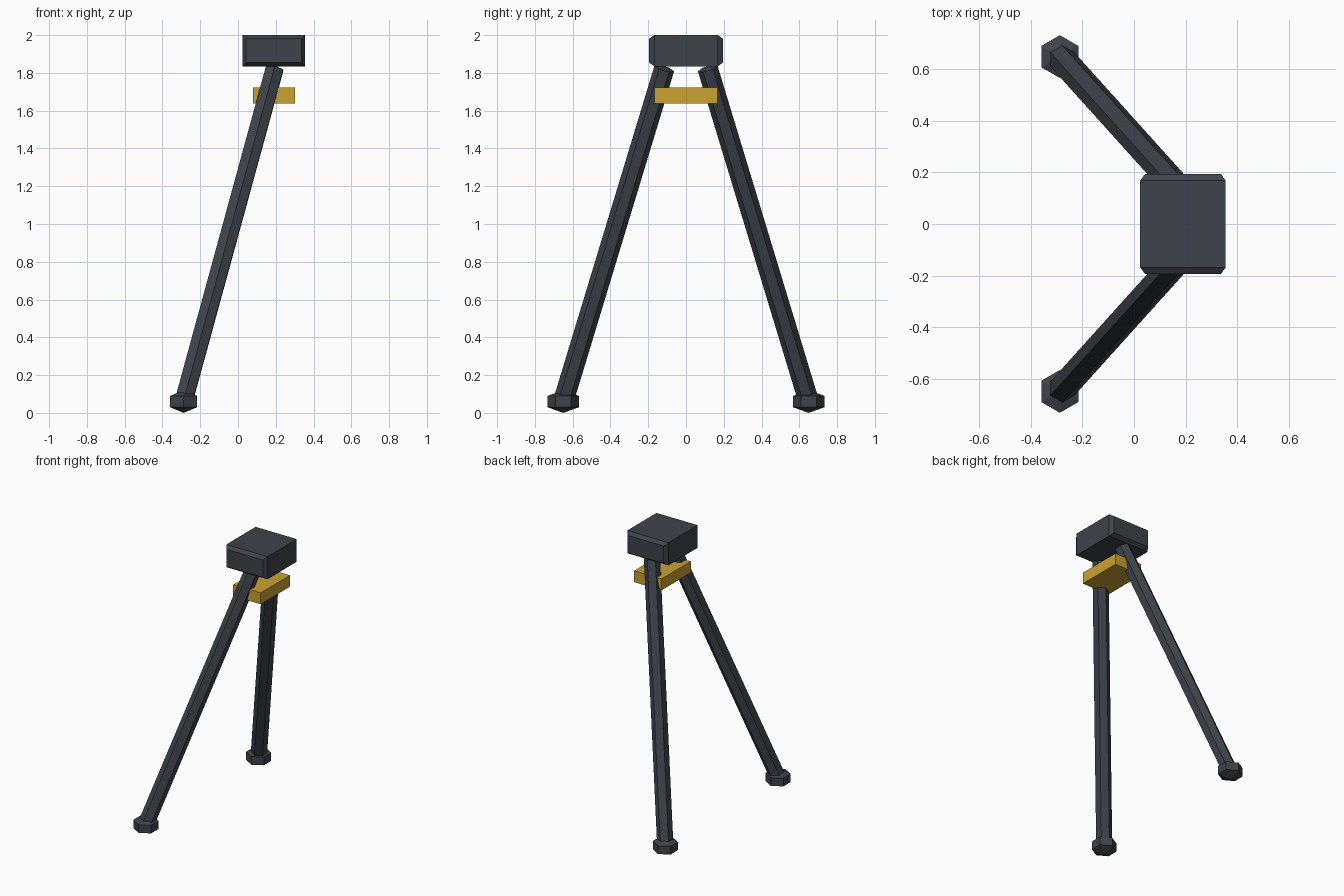
import bpy, bmesh
from math import sin, cos, pi
from mathutils import Vector, Matrix

cube = bpy.data.objects.get("Cube")
if cube:
    bpy.data.objects.remove(cube, do_unlink=True)


def material(name, rgb):
    mat = bpy.data.materials.new(name)
    color = [((c / 255 + 0.055) / 1.055) ** 2.4 for c in rgb] + [1]
    mat.use_nodes = True
    mat.diffuse_color = color
    mat.node_tree.nodes["Principled BSDF"].inputs["Base Color"].default_value = color
    return mat


def finish(bm, name, mat):
    bmesh.ops.recalc_face_normals(bm, faces=bm.faces)
    mesh = bpy.data.meshes.new(name)
    bm.to_mesh(mesh)
    bm.free()
    mesh.materials.append(mat)
    obj = bpy.data.objects.new(name, mesh)
    bpy.context.collection.objects.link(obj)
    return obj


def box(size, center):
    bm = bmesh.new()
    bmesh.ops.create_cube(bm, size=1)
    bmesh.ops.scale(bm, vec=size, verts=bm.verts)
    bmesh.ops.translate(bm, vec=center, verts=bm.verts)
    return bm


def hex_solid(rings):
    """Six-sided solid with corners on the y axis, as the hull of (radius, height) rings."""
    bm = bmesh.new()
    for radius, height in rings:
        count = 6 if radius else 1
        for i in range(count):
            a = i * pi / 3
            bm.verts.new((radius * sin(a), radius * cos(a), height))
    bmesh.ops.convex_hull(bm, input=bm.verts)
    bmesh.ops.dissolve_limit(bm, angle_limit=0.01, verts=bm.verts, edges=bm.edges)
    return bm


steel = material("dark gunmetal", (62, 66, 74))
gold = material("gold", (201, 162, 50))

# Head block: flat sides, chamfered all round at the front and back ends
INSET = 0.027
bm = box((0.332, 0.39 - 2 * INSET, 0.165), (0.19, 0, 1.9175))
ends = [f for f in bm.faces if abs(f.normal.y) > 0.9]
bmesh.ops.inset_individual(bm, faces=ends, thickness=INSET)
for f in ends:
    bmesh.ops.translate(bm, vec=f.normal * INSET, verts=f.verts)
finish(bm, "head_block", steel)

# Spreader plate between the legs
finish(box((0.222, 0.336, 0.083), (0.19, 0, 1.68)), "spreader_plate", gold)

# Splayed legs with rounded feet
for side, y in (("front", -1), ("back", 1)):
    foot = Vector((-0.288, y * 0.65, 0.06))
    top = Vector((0.194, y * 0.115, 1.823))
    axis = top - foot
    leg = hex_solid([(0.054, 0), (0.054, axis.length)])
    turn = Vector((0, 0, 1)).rotation_difference(axis).to_matrix().to_4x4()
    bmesh.ops.transform(leg, matrix=Matrix.Translation(foot) @ turn, verts=leg.verts)
    finish(leg, side + "_leg", steel)

    pad = hex_solid([(0, -0.06), (0.083, -0.03), (0.083, 0.03), (0, 0.06)])
    bmesh.ops.translate(pad, vec=foot, verts=pad.verts)
    finish(pad, side + "_foot", steel)
